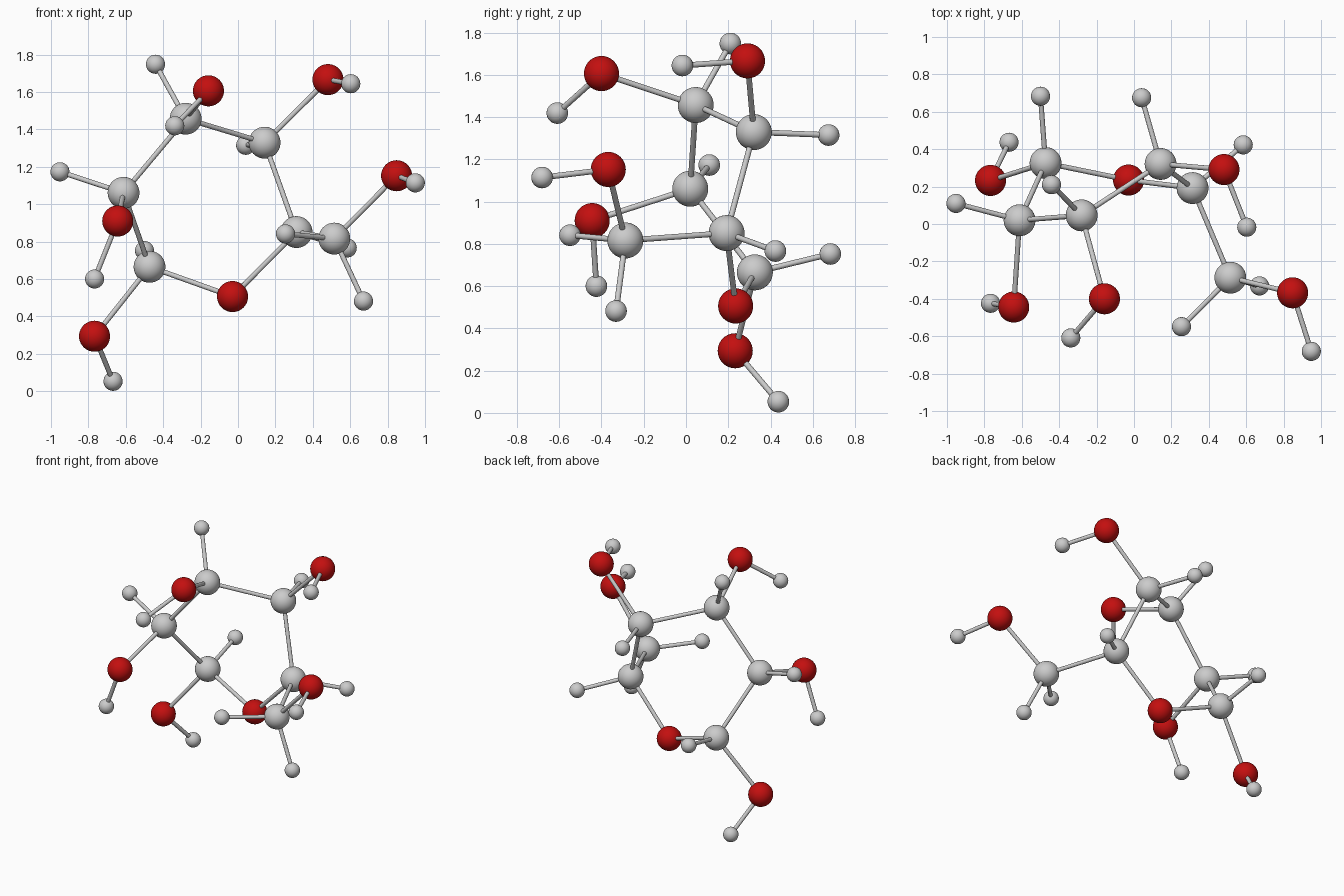
import bpy
from mathutils import Vector

if "Cube" in bpy.data.objects:
    bpy.data.objects.remove(bpy.data.objects["Cube"])

red = bpy.data.materials.new("oxygen_red")
red.diffuse_color = (0.55, 0.005, 0.005, 1)
red.use_nodes = True
red.node_tree.nodes["Principled BSDF"].inputs["Base Color"].default_value = red.diffuse_color

RADIUS = {"C": 0.085, "O": 0.083, "H": 0.051}
KIND = {"C": "carbon", "O": "oxygen", "H": "hydrogen"}
BOND_RADIUS = 0.0135

# Atom centres: first letter is the element
ATOMS = {
    # six-membered ring and side carbon
    "C1": (-0.473, 0.326, 0.665), "C2": (-0.612, 0.020, 1.061),
    "C3": (-0.280, 0.046, 1.457), "C4": (0.142, 0.321, 1.329),
    "C5": (0.313, 0.192, 0.851), "C6": (0.515, -0.287, 0.816),
    "O5": (-0.029, 0.235, 0.506),
    # hydroxyl oxygens
    "O1": (-0.767, 0.233, 0.294), "O2": (-0.643, -0.444, 0.910),
    "O3": (-0.158, -0.400, 1.606), "O4": (0.481, 0.291, 1.666),
    "O6": (0.848, -0.368, 1.152),
    # hydrogens on carbon
    "H1": (-0.500, 0.683, 0.752), "H2": (-0.952, 0.110, 1.173),
    "H3": (-0.441, 0.210, 1.748), "H4": (0.041, 0.675, 1.315),
    "H5": (0.584, 0.423, 0.766), "H6a": (0.671, -0.331, 0.482),
    "H6b": (0.254, -0.549, 0.841),
    # hydrogens on oxygen
    "HO1": (-0.668, 0.437, 0.053), "HO2": (-0.767, -0.424, 0.600),
    "HO3": (-0.338, -0.609, 1.419), "HO4": (0.603, -0.017, 1.644),
    "HO6": (0.948, -0.681, 1.114),
}

BONDS = ("C1-C2 C2-C3 C3-C4 C4-C5 C5-O5 O5-C1 C5-C6 "
         "C1-O1 C2-O2 C3-O3 C4-O4 C6-O6 "
         "C1-H1 C2-H2 C3-H3 C4-H4 C5-H5 C6-H6a C6-H6b "
         "O1-HO1 O2-HO2 O3-HO3 O4-HO4 O6-HO6").split()


def add_atom(label, centre):
    element = label[0]
    bpy.ops.mesh.primitive_uv_sphere_add(
        segments=40, ring_count=20, radius=RADIUS[element], location=centre)
    ob = bpy.context.object
    ob.name = f"{KIND[element]}_atom_{label[1:]}"
    bpy.ops.object.shade_smooth()
    if element == "O":
        ob.data.materials.append(red)


def add_bond(a, b):
    start, end = Vector(ATOMS[a]), Vector(ATOMS[b])
    axis = end - start
    bpy.ops.mesh.primitive_cylinder_add(
        vertices=20, radius=BOND_RADIUS, depth=axis.length,
        location=(start + end) / 2,
        rotation=axis.to_track_quat("Z", "Y").to_euler())
    bpy.context.object.name = f"bond_{a}_{b}"
    bpy.ops.object.shade_smooth_by_angle()


# Balls
for label, centre in ATOMS.items():
    add_atom(label, centre)

# Sticks
for pair in BONDS:
    add_bond(*pair.split("-"))
